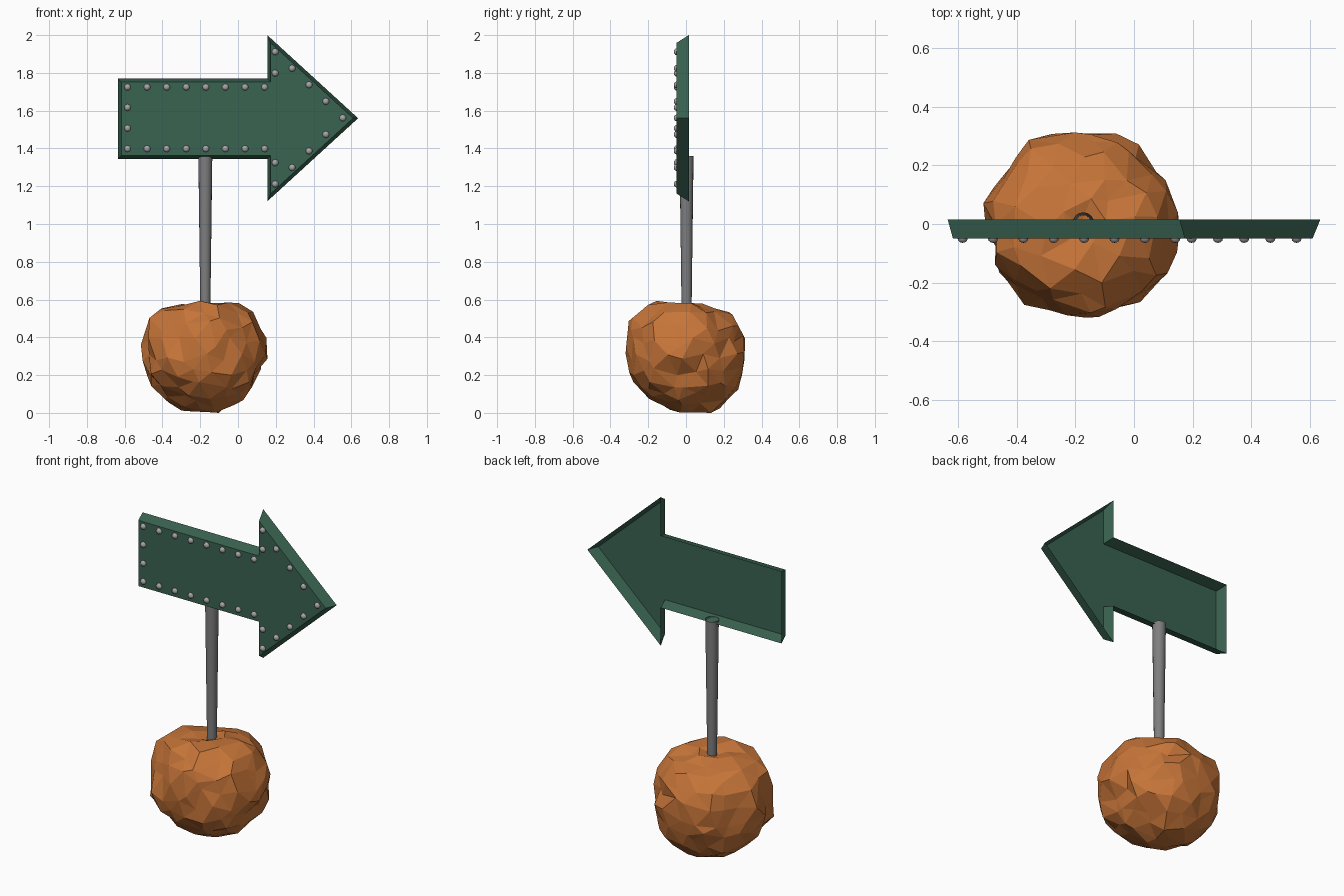
import bpy, bmesh, math, random
from mathutils import Vector, Matrix, noise

if "Cube" in bpy.data.objects:
    bpy.data.objects.remove(bpy.data.objects["Cube"])

random.seed(4)


def material(name, rgb):
    m = bpy.data.materials.new(name)
    m.diffuse_color = (*rgb, 1)
    m.use_nodes = True
    m.node_tree.nodes["Principled BSDF"].inputs["Base Color"].default_value = m.diffuse_color
    return m


GREEN = material("dark green", (0.042, 0.125, 0.083))
GREY = material("pole grey", (0.21, 0.21, 0.215))
SILVER = material("rivet silver", (0.38, 0.37, 0.37))
ORANGE = material("orange rock", (0.56, 0.175, 0.04))


def make_object(name, bm, mat, smooth=False):
    me = bpy.data.meshes.new(name)
    bm.to_mesh(me)
    bm.free()
    me.materials.append(mat)
    ob = bpy.data.objects.new(name, me)
    bpy.context.collection.objects.link(ob)
    if smooth:
        bpy.ops.object.select_all(action='DESELECT')
        ob.select_set(True)
        bpy.context.view_layer.objects.active = ob
        bpy.ops.object.shade_smooth_by_angle(angle=math.radians(50))
    return ob


# Arrow panel: a shallow tray, open at the back, narrowing to the front
BACK_Y, FRONT_Y, INSET = 0.015, -0.05, 0.018
outline = [Vector(p) for p in ((-0.636, 1.345), (0.155, 1.345), (0.155, 1.12),
           (0.636, 1.56), (0.155, 2.0), (0.155, 1.77), (-0.636, 1.77))]


def inset(points, d):
    result = []
    for i, p in enumerate(points):
        a = (p - points[i - 1]).normalized()
        b = (points[(i + 1) % len(points)] - p).normalized()
        na, nb = Vector((-a.y, a.x)), Vector((-b.y, b.x))
        result.append(p + (na + nb) * d / (1 + na.dot(nb)))
    return result


bm = bmesh.new()
back = [bm.verts.new((p.x, BACK_Y, p.y)) for p in outline]
front = [bm.verts.new((p.x, FRONT_Y, p.y)) for p in inset(outline, INSET)]
bm.faces.new(front)
for i in range(len(back)):
    j = (i + 1) % len(back)
    bm.faces.new((back[i], back[j], front[j], front[i]))
make_object("arrow_panel", bm, GREEN)

# Rivets: half domes following the arrow's edge, mirrored about its middle
MID = 1.5615
half = [(-0.585 + 0.1037 * i, 0.163) for i in range(8)]
half += [(-0.585, 0.055), (0.197, 0.237)]
half += [(0.197 + 0.0895 * i, 0.35 - 0.0875 * i) for i in range(4)]
spots = [(x, MID + s * z) for x, z in half for s in (1, -1)] + [(0.555, MID)]
bm = bmesh.new()
for x, z in spots:
    bmesh.ops.create_uvsphere(bm, u_segments=10, v_segments=6, radius=0.018,
        matrix=Matrix.Translation((x, FRONT_Y, z))
        @ Matrix.Diagonal((1, 0.8, 1, 1)) @ Matrix.Rotation(math.pi / 2, 4, 'X'))
bmesh.ops.bisect_plane(bm, geom=bm.verts[:] + bm.edges[:] + bm.faces[:], dist=1e-5,
    plane_co=(0, FRONT_Y, 0), plane_no=(0, 1, 0), clear_outer=True)
make_object("rivets", bm, SILVER, True)

# Pole: open tube, slightly wider at the top
bm = bmesh.new()
bmesh.ops.create_cone(bm, cap_ends=False, segments=16, radius1=0.026, radius2=0.037,
    depth=0.86, matrix=Matrix.Translation((-0.173, 0.003, 0.93)))
make_object("pole", bm, GREY, True)

# Rock: ball shaped by its outlines in the three main planes, then roughened
C = Vector((-0.17, 0, 0.3))
front_outline = [(-.44, .57), (-.5, .33), (-.47, .2), (-.4, .08), (-.17, .01), (-.05, .04),
                 (.05, .12), (.1, .2), (.15, .34), (.15, .42), (.08, .53), (-.05, .6), (-.3, .57)]
side_outline = [(-.3, .47), (-.32, .33), (-.27, .15), (-.18, .08), (.18, .04), (.26, .08),
                (.28, .2), (.32, .33), (.25, .53), (.1, .58), (-.15, .6), (-.24, .56)]
top_outline = [(-.42, .23), (-.31, .3), (-.1, .32), (.05, .25), (.11, .15),
               (.07, -.22), (-.1, -.31), (-.25, -.29), (-.42, -.24)]
guides = [Vector((x, 0, z)) - C for x, z in front_outline]
guides += [Vector((C.x, y, z)) - C for y, z in side_outline]
guides += [Vector((x, y, C.z)) - C for x, y in top_outline]
guides.append(Vector((0, 0, 0.255)))

bm = bmesh.new()
bmesh.ops.create_icosphere(bm, subdivisions=3, radius=1)
for v in bm.verts:
    d = (v.co + Vector(random.uniform(-0.09, 0.09) for _ in range(3))).normalized()
    weights = [math.exp(22 * (d.dot(g.normalized()) - 1)) for g in guides]
    r = sum(w * g.length for w, g in zip(weights, guides)) / sum(weights)
    r += 0.028 * noise.noise(d * 3.2) + random.uniform(-0.012, 0.008)
    v.co = C + d * r
    v.co.z = min(v.co.z, 0.6)

# Two square hollows in the rock
for target in (Vector((0.11, -0.13, 0.42)), Vector((-0.45, -0.13, 0.38))):
    edge = min(bm.edges, key=lambda e: ((e.verts[0].co + e.verts[1].co) / 2 - target).length)
    pair = bmesh.ops.dissolve_edges(bm, edges=[edge])["region"]
    bmesh.ops.inset_region(bm, faces=pair, thickness=0.008, depth=0)
    bmesh.ops.inset_region(bm, faces=pair, thickness=0.004, depth=-0.045)
low = min(v.co.z for v in bm.verts)
bmesh.ops.translate(bm, verts=bm.verts, vec=(0, 0, -low))
make_object("rock_base", bm, ORANGE)
